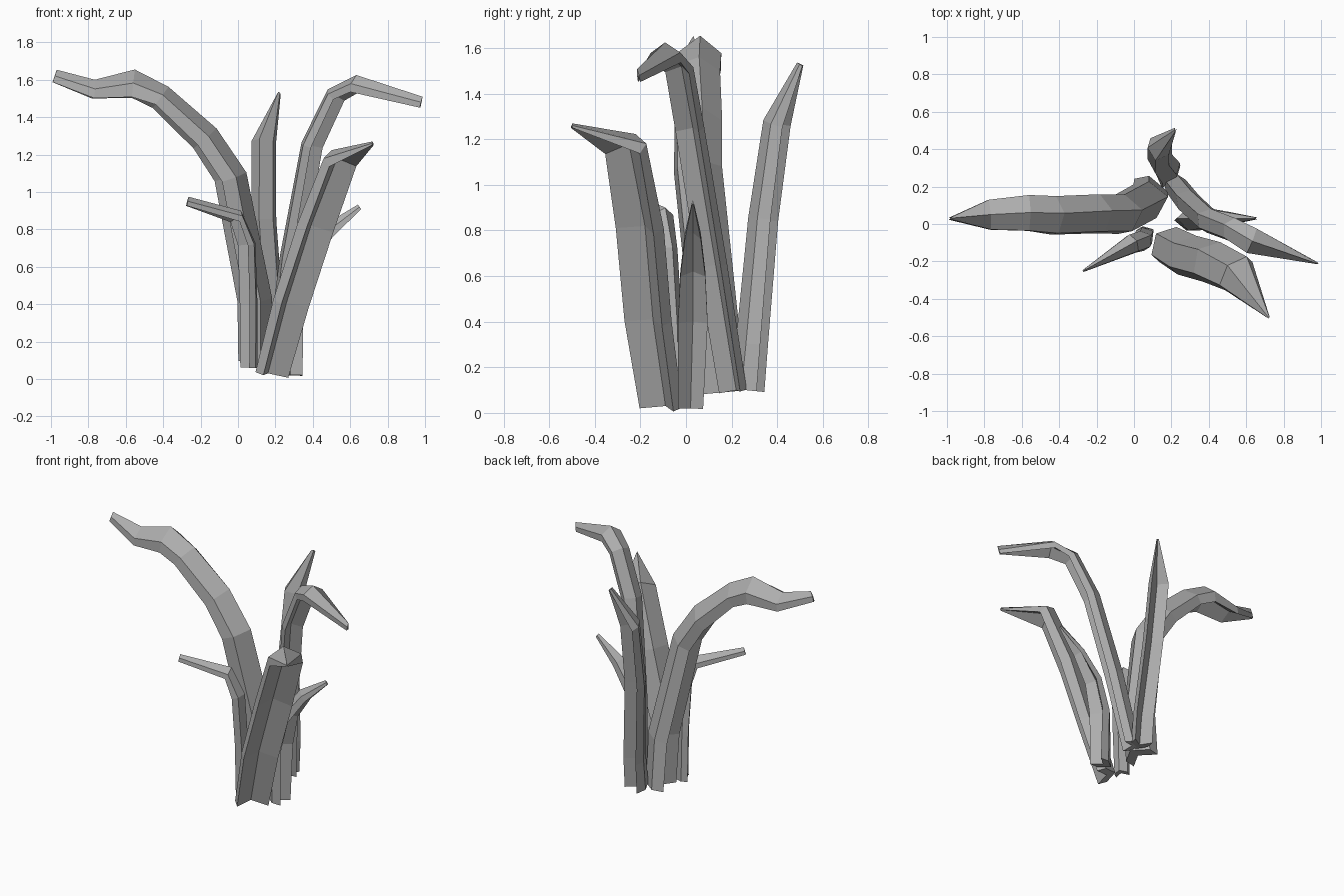
import bpy
import bmesh
from mathutils import Vector

# Remove the default cube
default_cube = bpy.data.objects.get("Cube")
if default_cube:
    bpy.data.objects.remove(default_cube, do_unlink=True)

# One matte grey for the whole plant
leaf_grey = bpy.data.materials.new("leaf_grey")
leaf_grey.use_nodes = True
grey = (0.42, 0.42, 0.42, 1)
leaf_grey.diffuse_color = grey
leaf_grey.node_tree.nodes["Principled BSDF"].inputs["Base Color"].default_value = grey

# Folded section: outer edges, groove, inner edges and ridge (across, inward)
SECTION = [(-1, -1), (0, 0), (1, -1), (1, 0), (0, 1), (-1, 0)]


def tangent_at(points, index):
    """Average direction of the path around one station."""
    before = points[max(index - 1, 0)]
    after = points[min(index + 1, len(points) - 1)]
    return (after - before).normalized()


def make_leaf(name, side, stations):
    """Sweep the folded section along (x, y, z, width, thickness)."""
    points = [Vector(station[:3]) for station in stations]
    mesh_builder = bmesh.new()
    rings = []
    for index, (point, station) in enumerate(zip(points, stations)):
        width, thickness = station[3:]
        tangent = tangent_at(points, index)
        across = Vector(side)
        across = (across - tangent * across.dot(tangent)).normalized()
        inward = tangent.cross(across)
        rings.append([
            mesh_builder.verts.new(point + across * width * u / 2 + inward * thickness * v / 2)
            for u, v in SECTION])

    # Flat panels between neighbouring sections
    for lower, upper in zip(rings, rings[1:]):
        for corner in range(len(lower)):
            following = (corner + 1) % len(lower)
            mesh_builder.faces.new((lower[corner], lower[following],
                                    upper[following], upper[corner]))
    # Each end is closed by the two arms of the fold
    for ring in (rings[0], rings[-1]):
        outer_a, groove, outer_b, inner_b, ridge, inner_a = ring
        mesh_builder.faces.new((outer_a, groove, ridge, inner_a))
        mesh_builder.faces.new((groove, outer_b, inner_b, ridge))
    bmesh.ops.recalc_face_normals(mesh_builder, faces=mesh_builder.faces)

    mesh = bpy.data.meshes.new(name)
    mesh_builder.to_mesh(mesh)
    mesh_builder.free()
    mesh.materials.append(leaf_grey)
    leaf = bpy.data.objects.new(name, mesh)
    bpy.context.collection.objects.link(leaf)
    return leaf


# Tall arching leaves
make_leaf("large_right_leaf", (0.2, -1, 0), [
    (.1, .16, .09, .2, .16), (.1, .13, .42, .2, .17),
    (-.03, .06, 1.08, .2, .16), (-.17, .06, 1.29, .2, .15),
    (-.41, .05, 1.51, .2, .13), (-.56, .06, 1.58, .19, .15),
    (-.77, .05, 1.55, .16, .1), (-.98, .03, 1.62, .01, .07)])
make_leaf("broad_front_leaf", (0.7, 0.75, 0), [
    (.16, -.09, .03, .2, .12), (.26, -.145, .41, .22, .13),
    (.39, -.18, .82, .22, .14), (.53, -.25, 1.18, .21, .12),
    (.72, -.5, 1.26, .01, .02)])
make_leaf("tall_left_leaf", (0.5, 0.8, 0), [
    (.2, .22, .1, .11, .11), (.27, .13, .65, .12, .11),
    (.38, .03, 1.25, .12, .1), (.51, -.02, 1.52, .12, .09),
    (.63, -.09, 1.58, .14, .09), (.98, -.21, 1.48, .01, .06)])
make_leaf("back_leaf", (-1, 0.3, 0), [
    (.17, .26, .1, .12, .14), (.17, .28, .3, .12, .13),
    (.13, .33, .85, .12, .12), (.13, .39, 1.27, .12, .11),
    (.22, .5, 1.53, .01, .03)])

# Short inner leaves
make_leaf("short_right_leaf", (0.5, -0.8, 0), [
    (.07, -.05, .06, .09, .08), (.07, -.06, .4, .1, .08),
    (.06, -.08, .72, .1, .08), (0, -.1, .87, .1, .07),
    (-.27, -.25, .95, .01, .05)])
make_leaf("short_left_leaf", (0, 1, 0), [
    (.28, .02, .02, .11, .13), (.29, .03, .4, .13, .12),
    (.35, .03, .62, .11, .1), (.48, .03, .79, .07, .08),
    (.65, .03, .92, .01, .03)])
